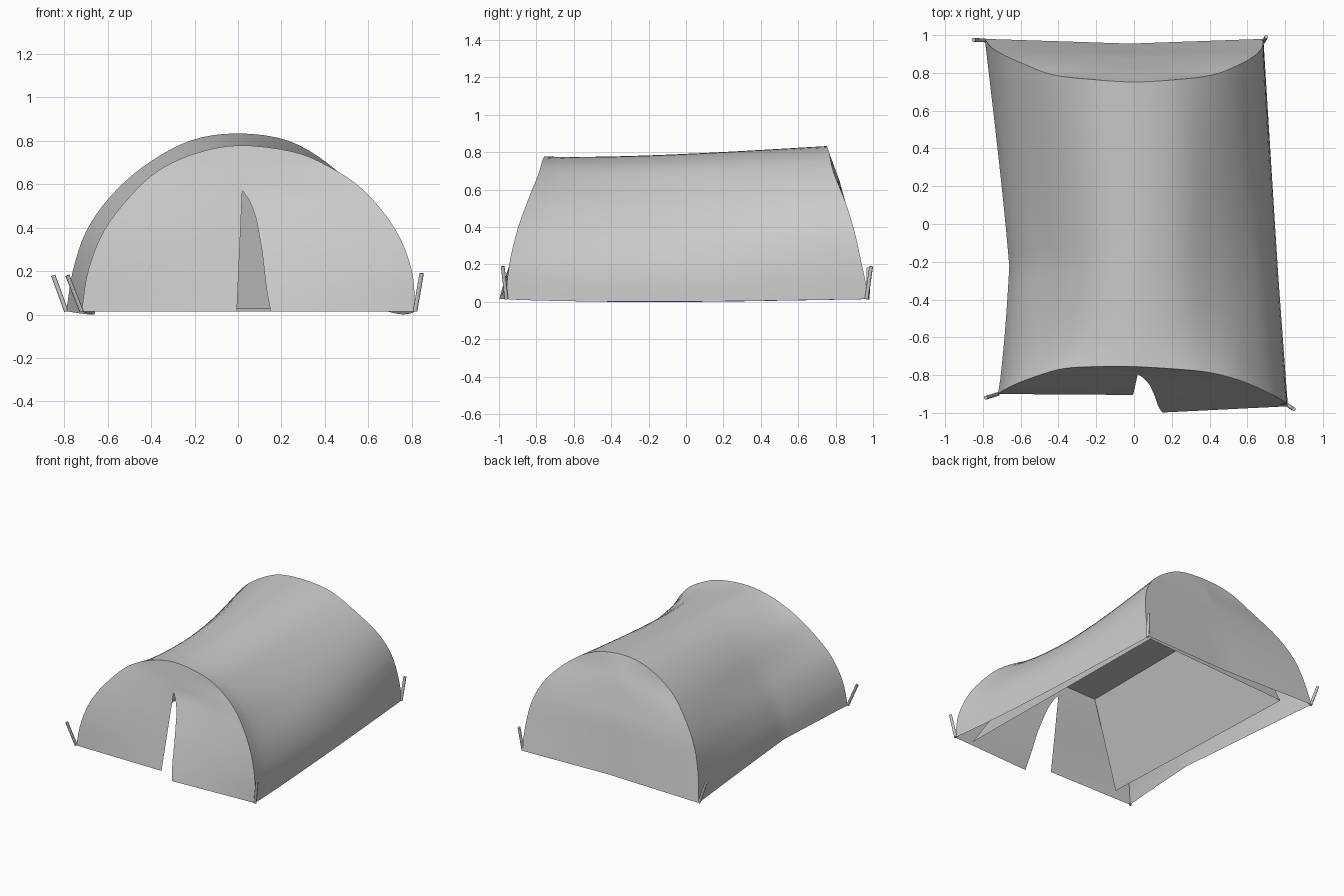
import bpy, bmesh, math
from mathutils import Vector

if "Cube" in bpy.data.objects:
    bpy.data.objects.remove(bpy.data.objects["Cube"])

# Hoop paths, left foot -> apex -> right foot
FRONT = [(-.72, -.90, .015), (-.69, -.88, .2), (-.62, -.845, .38), (-.5, -.8, .54),
         (-.37, -.765, .66), (-.2, -.755, .74), (0, -.755, .778), (.25, -.77, .75),
         (.42, -.79, .68), (.58, -.835, .57), (.725, -.9, .39), (.8, -.945, .2), (.815, -.965, .015)]
BACK = [(-.79, .98, .015), (-.76, .94, .2), (-.7, .9, .38), (-.59, .85, .54),
        (-.43, .79, .685), (-.22, .765, .8), (0, .752, .833), (.23, .765, .8),
        (.42, .79, .69), (.57, .85, .54), (.65, .9, .38), (.68, .94, .2), (.685, .98, .015)]


def smooth_path(pts, sub=4):
    """Catmull-Rom resampling."""
    p = [Vector(q) for q in pts]
    p = [2 * p[0] - p[1]] + p + [2 * p[-1] - p[-2]]
    out = []
    for i in range(1, len(p) - 2):
        a, b, c, d = p[i - 1:i + 3]
        for k in range(sub):
            t = k / sub
            out.append(.5 * (2 * b + (c - a) * t + (2 * a - 5 * b + 4 * c - d) * t * t
                             + (3 * b - a - 3 * c + d) * t ** 3))
    return out + [p[-2]]


def lerp_table(table, z):
    """Edge point at height z from a table rising in z."""
    for a, b in zip(table, table[1:]):
        if z <= b[2]:
            t = max(0, (z - a[2]) / (b[2] - a[2]))
            return Vector(a).lerp(Vector(b), t)
    return Vector(table[-1])


def grid_object(name, grids, smooth=True):
    """One sheet object from grids of points."""
    bm = bmesh.new()
    for rows in grids:
        v = [[bm.verts.new(p) for p in r] for r in rows]
        for r0, r1 in zip(v, v[1:]):
            for i in range(len(r0) - 1):
                bm.faces.new((r0[i], r0[i + 1], r1[i + 1], r1[i]))
    bmesh.ops.remove_doubles(bm, verts=bm.verts, dist=.0005)
    bmesh.ops.recalc_face_normals(bm, faces=bm.faces)
    for f in bm.faces:
        f.smooth = smooth
    me = bpy.data.meshes.new(name)
    bm.to_mesh(me)
    bm.free()
    ob = bpy.data.objects.new(name, me)
    bpy.context.collection.objects.link(ob)


front, back = smooth_path(FRONT), smooth_path(BACK)
apex = len(front) // 2
PEAK = .36  # where along the tent the cloth is pulled in most


# Canopy: loft between the hoops, pinched at the hem and sagging at the shoulders
def canopy_point(a, b, t):
    p = a.lerp(b, t)
    tri = t / PEAK if t < PEAK else (1 - t) / (1 - PEAK)
    sag = math.sin(math.pi * t ** .72)
    ang = math.atan2(p.z, abs(p.x))
    low = math.cos(ang) ** 2
    hem = (.085 if p.x < 0 else .005) * low * (.7 * tri + .3 * sag)
    shoulder = (.06 * math.sin(2 * ang) ** 2 + .015 * (1 - low)) * sag
    p -= Vector((p.x, 0, p.z)).normalized() * (hem + shoulder)
    p.z = max(0, p.z - .014 * sag * low ** 2)
    return p


N = 25
grid_object("canopy", [[[canopy_point(a, b, j / N) for a, b in zip(front, back)]
                        for j in range(N + 1)]])


# End walls: rows of cloth from each half hoop to a centre edge
def half_wall(half, edge, n=8):
    return [[p.lerp(lerp_table(edge, p.z), i / n) for i in range(n + 1)] for p in half]


def with_row(half, z):
    """Adds a row at height z, so the slit ends exactly there."""
    out = []
    for a, b in zip(half, half[1:]):
        out.append(a)
        if a.z < z < b.z:
            out.append(a.lerp(b, (z - a.z) / (b.z - a.z)))
    return out + [half[-1]]


DOOR_TOP = .57
top = [(.02, -.795, DOOR_TOP), FRONT[6]]
left_edge = [(-.005, -.905, .015)] + top
right_edge = [(.15, -.998, .015), (.13, -.97, .12), (.11, -.91, .3),
              (.08, -.845, .46), (.045, -.81, .54)] + top
back_edge = [(-.02, .955, .015), (0, .89, .4), (0, .82, .65), BACK[6]]
grid_object("front_flap_left", [half_wall(with_row(front[:apex + 1], DOOR_TOP), left_edge)])
grid_object("front_flap_right", [half_wall(with_row(front[:apex - 1:-1], DOOR_TOP), right_edge)])
grid_object("back_wall", [half_wall(back[:apex + 1], back_edge),
                          half_wall(back[:apex - 1:-1], back_edge)])

# Inner liner: flat sides, ceiling and a closed back, open towards the door
liner_front = [(-.53, -.83, .025), (-.29, -.77, .645), (.3, -.77, .655), (.68, -.94, .015)]
liner_back = [(-.60, .87, .025), (-.29, .76, .645), (.3, .76, .655), (.645, .945, .025)]
grid_object("inner_liner", [[liner_front, liner_back],
                            [[liner_back[0], liner_back[3]], liner_back[1:3]]], smooth=False)


# Stakes leaning outward at the corners
def stake(name, foot, tip, radius=.01):
    foot, tip = Vector(foot), Vector(tip)
    bpy.ops.mesh.primitive_cylinder_add(vertices=12, radius=radius, depth=(tip - foot).length,
                                        location=(foot + tip) / 2)
    ob = bpy.context.object
    ob.name = name
    ob.rotation_euler = (tip - foot).to_track_quat('Z', 'Y').to_euler()
    bpy.ops.object.shade_smooth_by_angle()


for name, foot, tip in (("front_left", (-.72, -.9, .015), (-.785, -.92, .18)),
                        ("front_right", (.815, -.96, .015), (.845, -.98, .19)),
                        ("back_left", (-.79, .972, .015), (-.85, .975, .18)),
                        ("back_right", (.685, .965, .015), (.7, .99, .19))):
    stake(name + "_stake", foot, tip)
